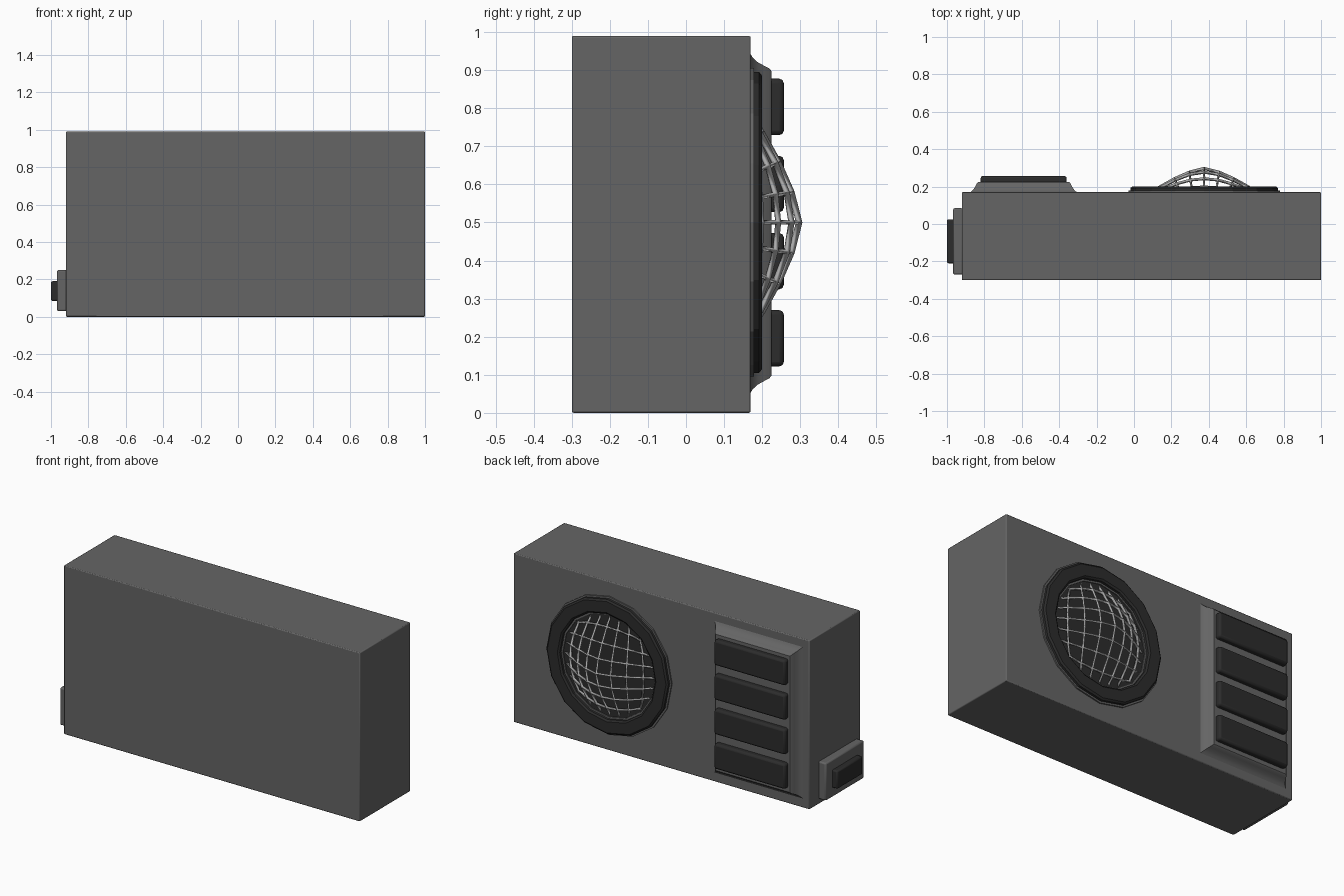
import bpy, bmesh, math
from mathutils import Matrix, Vector

cube = bpy.data.objects.get("Cube")
if cube:
    bpy.data.objects.remove(cube, do_unlink=True)


def material(name, v):
    m = bpy.data.materials.new(name)
    m.use_nodes = True
    m.diffuse_color = (v, v, v, 1)
    m.node_tree.nodes["Principled BSDF"].inputs["Base Color"].default_value = (v, v, v, 1)
    return m


grey = material("casing grey", 0.13)
dark = material("dark plastic", 0.025)
steel = material("grille steel", 0.4)


def finish(name, bm, mat, bevel=0, angle=30):
    bmesh.ops.recalc_face_normals(bm, faces=bm.faces)
    me = bpy.data.meshes.new(name)
    bm.to_mesh(me)
    bm.free()
    ob = bpy.data.objects.new(name, me)
    bpy.context.collection.objects.link(ob)
    me.materials.append(mat)
    if bevel:
        mod = ob.modifiers.new("Bevel", 'BEVEL')
        mod.width, mod.segments = bevel, 2
    bpy.ops.object.select_all(action='DESELECT')
    ob.select_set(True)
    bpy.context.view_layer.objects.active = ob
    bpy.ops.object.shade_smooth_by_angle(angle=math.radians(angle))
    return ob


def box(name, lo, hi, mat, bevel):
    lo, hi = Vector(lo), Vector(hi)
    bm = bmesh.new()
    bmesh.ops.create_cube(bm, size=1, matrix=Matrix.Translation((lo + hi) / 2)
                          @ Matrix.Diagonal((*(hi - lo), 1)))
    return finish(name, bm, mat, bevel)


def loft(bm, rings, close=False):
    """Skin successive vertex rings."""
    loops = [[bm.verts.new(p) for p in r] for r in rings]
    n = len(loops[0])
    pairs = list(zip(loops, loops[1:] + loops[:1] if close else loops[1:]))
    for a, b in pairs:
        for i in range(n):
            j = (i + 1) % n
            bm.faces.new((a[i], a[j], b[j], b[i]))
    return loops


# Main casing
casing = box("casing", (-0.92, -0.30, 0), (1.0, 0.17, 0.99), grey, 0.005)

# Raised vent panel with flared foot
bm = bmesh.new()
rings = []
for inset, y in ((0, 0.168), (0.012, 0.175), (0.024, 0.188), (0.034, 0.206),
                 (0.040, 0.218), (0.048, 0.225)):
    x0, x1, z0, z1 = -0.88 + inset, -0.30 - inset, 0.05 + inset, 0.945 - inset
    rings.append([(x0, y, z0), (x1, y, z0), (x1, y, z1), (x0, y, z1)])
bm.faces.new(loft(bm, rings)[-1])
finish("vent_panel", bm, grey)

# Vent slats
for i in range(4):
    z = 0.122 + i * 0.2025
    box(f"vent_slat_{i + 1}", (-0.82, 0.2, z), (-0.36, 0.257, z + 0.148), dark, 0.012)

# Side valve cover
box("valve_cover", (-0.967, -0.27, 0.03), (-0.915, 0.085, 0.25), grey, 0.008)
box("valve_plate", (-1.0, -0.21, 0.085), (-0.96, 0.025, 0.19), dark, 0.008)

# Fan ring and its base
SIDES = 16
CX, CZ = 0.375, 0.5


def circle(r, y):
    return [(CX + r * math.cos(2 * math.pi * i / SIDES), y,
             CZ + r * math.sin(2 * math.pi * i / SIDES)) for i in range(SIDES)]


for name, mat, profile in (
        ("fan_ring_base", grey, ((0.30, 0.165), (0.405, 0.165), (0.405, 0.178), (0.30, 0.178))),
        ("fan_ring", dark, ((0.31, 0.172), (0.395, 0.172), (0.395, 0.192),
                            (0.385, 0.2), (0.32, 0.2), (0.31, 0.192)))):
    bm = bmesh.new()
    loft(bm, [circle(r, y) for r, y in profile], close=True)
    finish(name, bm, mat, angle=20)

# Dark opening behind the grille
bm = bmesh.new()
bm.faces.new(loft(bm, [circle(0.315, 0.165), circle(0.315, 0.173)])[-1])
finish("fan_opening", bm, dark)

# Domed wire grille: square grid mapped to a disc
bm = bmesh.new()
bmesh.ops.create_grid(bm, x_segments=8, y_segments=8, size=1)
for v in bm.verts:
    x, z = v.co.x, v.co.y
    u = 0.315 * x * math.sqrt(1 - z * z / 2)
    w = 0.315 * z * math.sqrt(1 - x * x / 2)
    v.co = (CX + u, 0.297 - 0.8 * math.hypot(u, w) ** 1.45, CZ + w)
grille = finish("fan_grille", bm, steel)
wire = grille.modifiers.new("Wire", 'WIREFRAME')
wire.thickness = 0.017
wire.use_even_offset = False
wire.use_boundary = True
